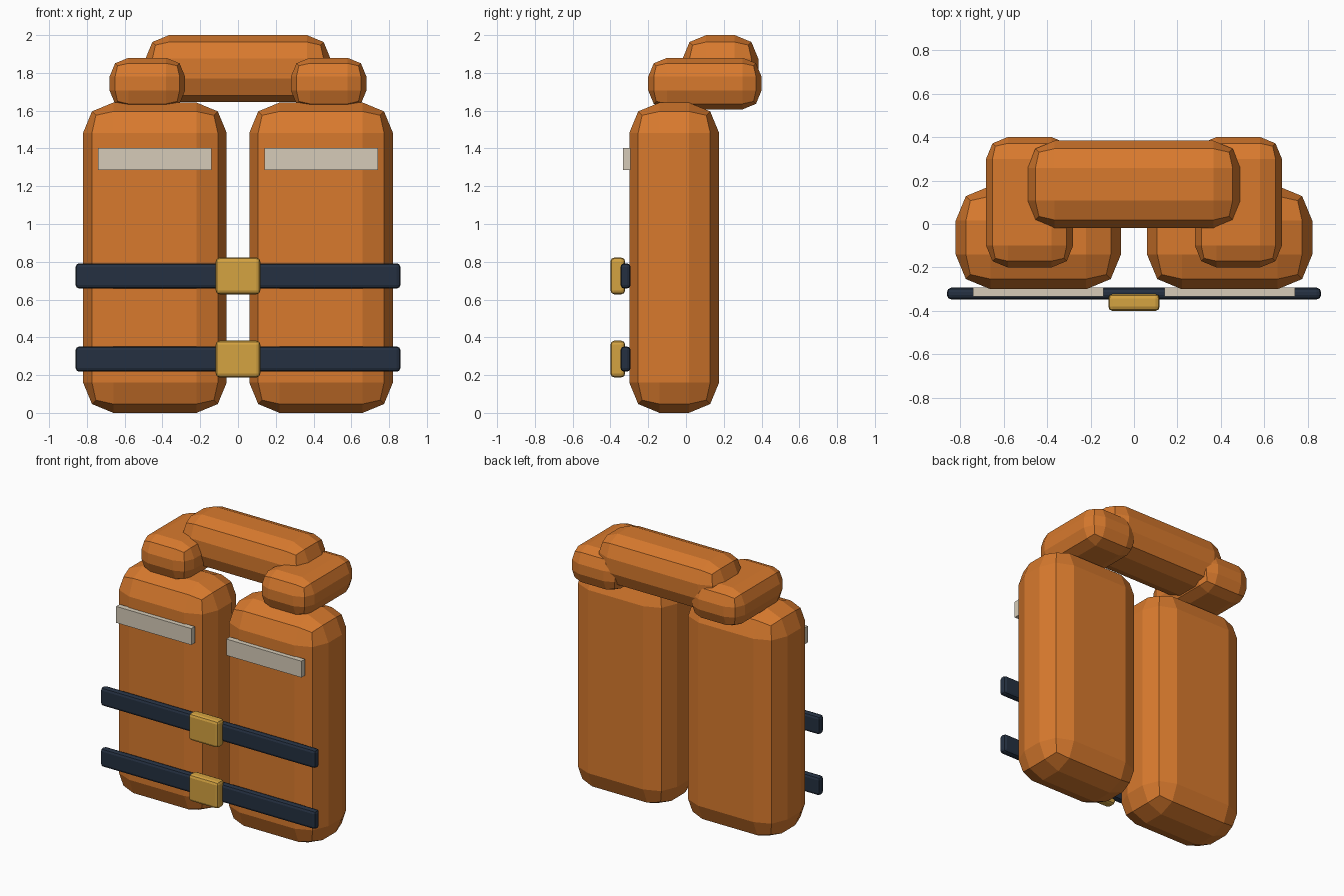
import bpy
import bmesh

if "Cube" in bpy.data.objects:
    bpy.data.objects.remove(bpy.data.objects["Cube"], do_unlink=True)


def material(name, rgb):
    mat = bpy.data.materials.new(name)
    mat.use_nodes = True
    color = (*rgb, 1)
    mat.diffuse_color = color
    bsdf = next(n for n in mat.node_tree.nodes if n.type == 'BSDF_PRINCIPLED')
    bsdf.inputs["Base Color"].default_value = color
    bsdf.inputs["Roughness"].default_value = 0.8
    return mat


orange = material("orange fabric", (0.69, 0.195, 0.027))
navy = material("navy webbing", (0.018, 0.03, 0.053))
gold = material("gold buckle", (0.66, 0.366, 0.053))
silver = material("pale reflective tape", (0.67, 0.6, 0.48))


def box(name, x, y, z, mat, bevel=0, segments=2):
    """Flat-shaded box spanning the (min, max) ranges, with chamfered edges."""
    mesh = bpy.data.meshes.new(name)
    bm = bmesh.new()
    bmesh.ops.create_cube(bm, size=1)
    for v in bm.verts:
        v.co = [(lo + hi) / 2 + c * (hi - lo) for c, (lo, hi) in zip(v.co, (x, y, z))]
    if bevel:
        bmesh.ops.bevel(bm, geom=bm.edges[:], offset=bevel, segments=segments,
                        profile=0.5, affect='EDGES')
    bm.to_mesh(mesh)
    bm.free()
    mesh.materials.append(mat)
    obj = bpy.data.objects.new(name, mesh)
    bpy.context.collection.objects.link(obj)
    return obj


# Paired foam panels, shoulder pads and reflective strips
for side, s in (("left", 1), ("right", -1)):
    def span(a, b):
        return tuple(sorted((s * a, s * b)))

    box(side + "_front_panel", span(0.06, 0.82), (-0.3, 0.175), (0, 1.643), orange, 0.16)
    box(side + "_shoulder_pad", span(0.28, 0.68), (-0.2, 0.4), (1.607, 1.88), orange, 0.1)
    box(side + "_reflective_strip", span(0.14, 0.74), (-0.333, -0.293), (1.285, 1.403), silver)

# Neck pillow behind the head
box("neck_pillow", (-0.49, 0.49), (-0.018, 0.383), (1.645, 2.0), orange, 0.125)

# Two straps with buckles
for label, z in (("lower", 0.285), ("upper", 0.725)):
    box(label + "_strap", (-0.86, 0.86), (-0.347, -0.293), (z - 0.067, z + 0.067), navy, 0.02)
    box(label + "_buckle", (-0.118, 0.118), (-0.4, -0.322), (z - 0.097, z + 0.097), gold, 0.02)
